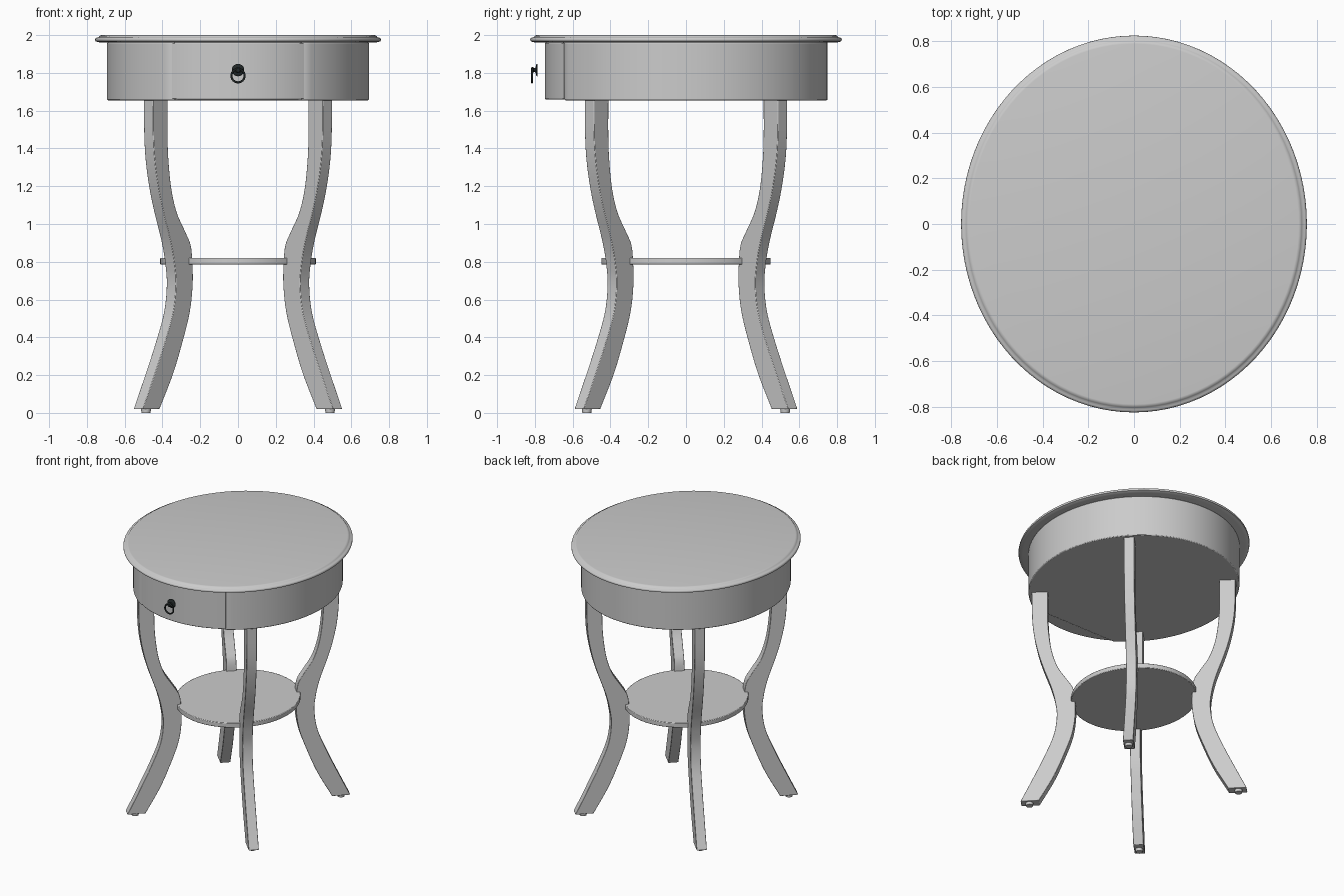
import bpy, bmesh, math
from mathutils import Matrix, Vector

if "Cube" in bpy.data.objects:
    bpy.data.objects.remove(bpy.data.objects["Cube"])


def finish(name, bm, angle=35, bevel=0.0, mat=None):
    bmesh.ops.recalc_face_normals(bm, faces=bm.faces)
    me = bpy.data.meshes.new(name)
    bm.to_mesh(me)
    bm.free()
    ob = bpy.data.objects.new(name, me)
    bpy.context.collection.objects.link(ob)
    if mat:
        me.materials.append(mat)
    if bevel:
        b = ob.modifiers.new("soft_edges", 'BEVEL')
        b.width, b.segments, b.limit_method = bevel, 2, 'ANGLE'
        b.angle_limit = math.radians(40)
    bpy.ops.object.select_all(action='DESELECT')
    ob.select_set(True)
    bpy.context.view_layer.objects.active = ob
    bpy.ops.object.shade_smooth_by_angle(angle=math.radians(angle))
    return ob


def loft(rings):
    """Skin a list of closed rings and cap both ends."""
    bm = bmesh.new()
    loops = [[bm.verts.new(p) for p in r] for r in rings]
    n = len(loops[0])
    for a, b in zip(loops, loops[1:]):
        for i in range(n):
            j = (i + 1) % n
            bm.faces.new((a[i], a[j], b[j], b[i]))
    bm.faces.new(loops[0][::-1])
    bm.faces.new(loops[-1])
    return bm


def ellipse(rx, ry, z, a0=0.0, a1=2 * math.pi, n=96, closed=True):
    steps = n if closed else n - 1
    return [(rx * math.cos(a0 + (a1 - a0) * i / steps),
             ry * math.sin(a0 + (a1 - a0) * i / steps), z) for i in range(n)]


def smooth_path(pts, sub=5):
    """Catmull-Rom interpolation of tuples."""
    P = [Vector(p) for p in pts]
    P = [2 * P[0] - P[1]] + P + [2 * P[-1] - P[-2]]
    out = []
    for a, b, c, d in zip(P, P[1:], P[2:], P[3:]):
        for k in range(sub):
            t = k / sub
            out.append(0.5 * (2 * b + (c - a) * t + (2 * a - 5 * b + 4 * c - d) * t * t
                              + (3 * b - a - 3 * c + d) * t ** 3))
    return out + [P[-2]]


black = bpy.data.materials.new("black_metal")
black.diffuse_color = (0.015, 0.02, 0.02, 1)
black.use_nodes = True
black.node_tree.nodes["Principled BSDF"].inputs["Base Color"].default_value = black.diffuse_color

# Oval top with a stepped, moulded rim
RX, RY = 0.757, 0.825
rim = [(0.030, 1.960), (0.012, 1.964), (0.002, 1.968), (0.0, 1.975), (0.002, 1.983),
       (0.010, 1.987), (0.018, 1.988), (0.022, 1.994), (0.030, 1.999), (0.036, 2.0)]
finish("table_top", loft([ellipse(RX - d, RY - d, z) for d, z in rim]), 50)

# Apron: oval body with its front segment cut away for the drawer
AX, AY = 0.693, 0.750
half = math.asin(0.355 / AX)
start, end = -math.pi / 2 + half, 1.5 * math.pi - half
finish("apron", loft([ellipse(AX, AY, z, start, end, 97, False)
                      for z in (1.655, 1.962)]), 35, 0.006)

# Curved drawer front filling the segment
start, end = -math.pi / 2 - half + 0.004, -math.pi / 2 + half - 0.004
finish("drawer_front", loft([ellipse(AX, AY - 0.003, z, start, end, 25, False)
                             for z in (1.660, 1.960)]), 35, 0.005)

# Lower shelf
finish("lower_shelf", loft([ellipse(0.412, 0.448, z) for z in (0.785, 0.820)]), 35, 0.004)

# Curved legs on the diagonals: (height, outer x, inner x) as seen from the front
outline = [(0.02, 0.553, 0.415), (0.20, 0.492, 0.345), (0.36, 0.440, 0.297),
           (0.53, 0.393, 0.255), (0.68, 0.378, 0.239), (0.80, 0.387, 0.241),
           (0.89, 0.402, 0.250), (0.96, 0.418, 0.279), (1.06, 0.443, 0.323),
           (1.18, 0.468, 0.351), (1.32, 0.488, 0.366), (1.46, 0.497, 0.372),
           (1.67, 0.499, 0.372)]
W, R2, OFF = 0.035, math.sqrt(2), 0.038
path = smooth_path(outline)
for side, sx in (("left", -1), ("right", 1)):
    for end_name, sy in (("front", -1), ("back", 1)):
        rings = []
        for z, xo, xi in path:
            ro, ri = xo * R2 - W, xi * R2 + W
            rings.append([(sx * (r - t) / R2, sy * ((r + t) / R2 + OFF), z)
                          for r, t in ((ro, -W), (ro, W), (ri, W), (ri, -W))])
        finish(f"{end_name}_{side}_leg", loft(rings), 35, 0.003)
        # Round glide under the foot
        bm = bmesh.new()
        bmesh.ops.create_cone(bm, cap_ends=True, segments=24, radius1=0.024, radius2=0.027,
                              depth=0.025,
                              matrix=Matrix.Translation((sx * 0.487, sy * 0.525, 0.0125)))
        finish(f"{end_name}_{side}_glide", bm)

# Drawer pull: turned knob
turn = Matrix.Translation((0, 0, 1.815)) @ Matrix.Rotation(math.pi / 2, 4, 'X')
profile = [(0.033, 0.785), (0.033, 0.790), (0.026, 0.794), (0.012, 0.797), (0.010, 0.806),
           (0.016, 0.809), (0.017, 0.815), (0.010, 0.821)]
bm = loft([ellipse(r, r, d, n=32) for r, d in profile])
bm.transform(turn)
finish("pull_knob", bm, 40, mat=black)

# Drawer pull: hanging ring
bm = bmesh.new()
N, M = 40, 10
g = []
for i in range(N):
    a = 2 * math.pi * i / N
    g.append([])
    for j in range(M):
        b = 2 * math.pi * j / M
        r = 0.035 + 0.0055 * math.cos(b)
        g[-1].append(bm.verts.new((r * math.cos(a), -0.815 + 0.0055 * math.sin(b),
                                   1.785 + r * math.sin(a))))
for i in range(N):
    for j in range(M):
        k, l = (i + 1) % N, (j + 1) % M
        bm.faces.new((g[i][j], g[k][j], g[k][l], g[i][l]))
finish("pull_ring", bm, 60, mat=black)
